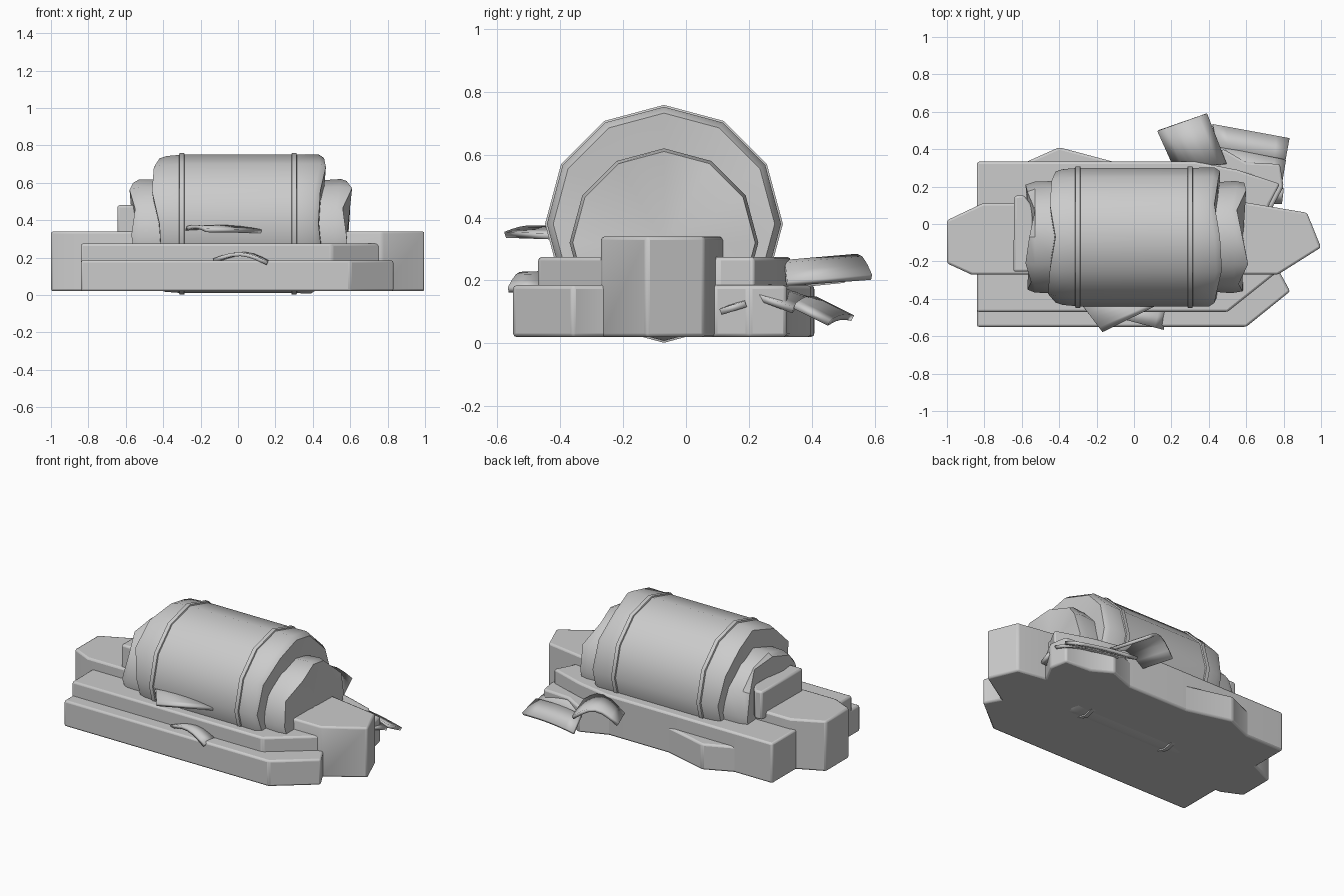
import bpy, bmesh
from math import sin, cos, pi
from mathutils import Vector

if "Cube" in bpy.data.objects:
    bpy.data.objects.remove(bpy.data.objects["Cube"])


def finish(name, bm, bevel=0, solid=0, smooth=True):
    bmesh.ops.recalc_face_normals(bm, faces=bm.faces)
    me = bpy.data.meshes.new(name)
    bm.to_mesh(me)
    bm.free()
    ob = bpy.data.objects.new(name, me)
    bpy.context.collection.objects.link(ob)
    if solid:
        m = ob.modifiers.new("thickness", 'SOLIDIFY')
        m.thickness, m.offset = solid, 0
    if bevel:
        m = ob.modifiers.new("bevel", 'BEVEL')
        m.width, m.segments = bevel, 2
    if smooth:
        bpy.ops.object.select_all(action='DESELECT')
        ob.select_set(True)
        bpy.context.view_layer.objects.active = ob
        bpy.ops.object.shade_smooth_by_angle(angle=0.6)
    return ob


def slab(name, outline, z0, z1, bevel=0.012):
    bm = bmesh.new()
    f = bm.faces.new([bm.verts.new((x, y, z0)) for x, y in outline])
    ext = bmesh.ops.extrude_face_region(bm, geom=[f])
    for v in ext['geom']:
        if isinstance(v, bmesh.types.BMVert):
            v.co.z = z1
    return finish(name, bm, bevel)


def drum(name, rings, cz, n=12):
    """Rings along x: (x or list of 12 x values, radius)."""
    bm = bmesh.new()
    loops = []
    for xs, r in rings:
        if not isinstance(xs, list):
            xs = [xs] * n
        loops.append([bm.verts.new((xs[k], -0.07 + r * cos(2 * pi * k / n),
                                    cz + r * sin(2 * pi * k / n))) for k in range(n)])
    for a, b in zip(loops, loops[1:]):
        for k in range(n):
            bm.faces.new((a[k], a[(k + 1) % n], b[(k + 1) % n], b[k]))
    for loop in (loops[0], loops[-1]):
        c = bm.verts.new(sum((v.co for v in loop), Vector()) / n)
        for k in range(n):
            bm.faces.new((loop[k], loop[(k + 1) % n], c))
    return finish(name, bm)


def sheet(name, a, b, c, d, arch=0.0, thick=0.02, n=6):
    """Plate a-b-c-d, arched upward between edges a-d and b-c."""
    a, b, c, d = map(Vector, (a, b, c, d))
    bm = bmesh.new()
    rows = []
    for i in range(n + 1):
        t = i / n
        up = Vector((0, 0, arch * sin(pi * t)))
        rows.append((bm.verts.new(a.lerp(b, t) + up), bm.verts.new(d.lerp(c, t) + up)))
    for p, q in zip(rows, rows[1:]):
        bm.faces.new((p[0], q[0], q[1], p[1]))
    return finish(name, bm, solid=thick)


# stepped base
slab("low_base", [(-0.84, -0.55), (0.6, -0.55), (0.835, -0.36), (0.775, -0.25), (0.74, 0.09),
                  (0.8, 0.2), (0.78, 0.32), (0.6, 0.33), (0.48, 0.4), (0.3, 0.33),
                  (-0.1, 0.33), (-0.4, 0.41), (-0.58, 0.33), (-0.84, 0.33)], 0.02, 0.185)
slab("middle_base", [(-0.84, -0.47), (0.5, -0.47), (0.775, -0.25), (0.72, 0.1), (0.78, 0.215),
                     (0.55, 0.29), (0.33, 0.333), (-0.84, 0.333)], 0.02, 0.275)
slab("top_base", [(-1, -0.21), (-0.87, -0.27), (0.77, -0.27), (1, -0.125), (0.925, 0.06),
                  (0.57, 0.12), (-0.5, 0.11), (-0.81, 0.11), (-1, 0.02)], 0.02, 0.34)

# main drum with torn ends
tear = [-0.42, -0.44, -0.45, -0.42, -0.45, -0.46, -0.42, -0.41, -0.42, -0.43, -0.44, -0.42]
torn = [0.46, 0.45, 0.43, 0.46, 0.47, 0.44, 0.43, 0.45, 0.44, 0.42, 0.45, 0.46]
drum("drum_body", [(tear, 0.35), ([x + 0.04 for x in tear], 0.363), (-0.3, 0.37), (0.3, 0.37),
                   ([x - 0.03 for x in torn], 0.372), (torn, 0.352)], 0.38)
for s, side in ((-1, "left"), (1, "right")):
    drum(side + "_band", [(s * 0.3 - 0.018, 0.36), (s * 0.3 - 0.012, 0.378),
                          (s * 0.3 + 0.012, 0.378), (s * 0.3 + 0.018, 0.36)], 0.38)

# smaller torn ends
drum("left_end", [([-0.58, -0.57, -0.53, -0.56, -0.58, -0.55, -0.57, -0.55, -0.54, -0.56, -0.57, -0.56], 0.28),
                  (-0.53, 0.297), (-0.4, 0.3)], 0.32)
drum("right_end", [(0.4, 0.29), ([0.54, 0.55, 0.52, 0.55, 0.54, 0.53, 0.52, 0.54, 0.53, 0.55, 0.54, 0.55], 0.3),
                   ([0.59, 0.6, 0.55, 0.58, 0.61, 0.56, 0.58, 0.59, 0.57, 0.6, 0.58, 0.59], 0.29)], 0.32)
slab("end_block", [(-0.645, -0.255), (-0.54, -0.255), (-0.54, 0.09), (-0.59, 0.155), (-0.64, 0.15)], 0.3, 0.48)

# loose plates at the back
sheet("arched_plate", (0.13, 0.50, 0.2), (0.385, 0.59, 0.21), (0.49, 0.32, 0.19), (0.22, 0.3, 0.18), 0.07)
sheet("outer_plank", (0.42, 0.53, 0.08), (0.83, 0.455, 0.065), (0.81, 0.345, 0.12), (0.45, 0.41, 0.14), 0.01)
sheet("inner_plank", (0.46, 0.41, 0.13), (0.81, 0.34, 0.105), (0.79, 0.22, 0.15), (0.46, 0.29, 0.17), 0.02)
sheet("corner_scrap", (0.72, 0.19, 0.14), (0.8, 0.19, 0.125), (0.79, 0.11, 0.1), (0.72, 0.11, 0.1), 0, 0.02)

# loose plates at the front
sheet("front_plate", (-0.28, -0.43, 0.355), (-0.17, -0.575, 0.345), (0.125, -0.43, 0.34), (-0.05, -0.37, 0.355), 0.015)
sheet("front_scrap", (-0.13, -0.49, 0.185), (0.155, -0.565, 0.17), (0.17, -0.47, 0.17), (-0.08, -0.44, 0.19), 0.04)
